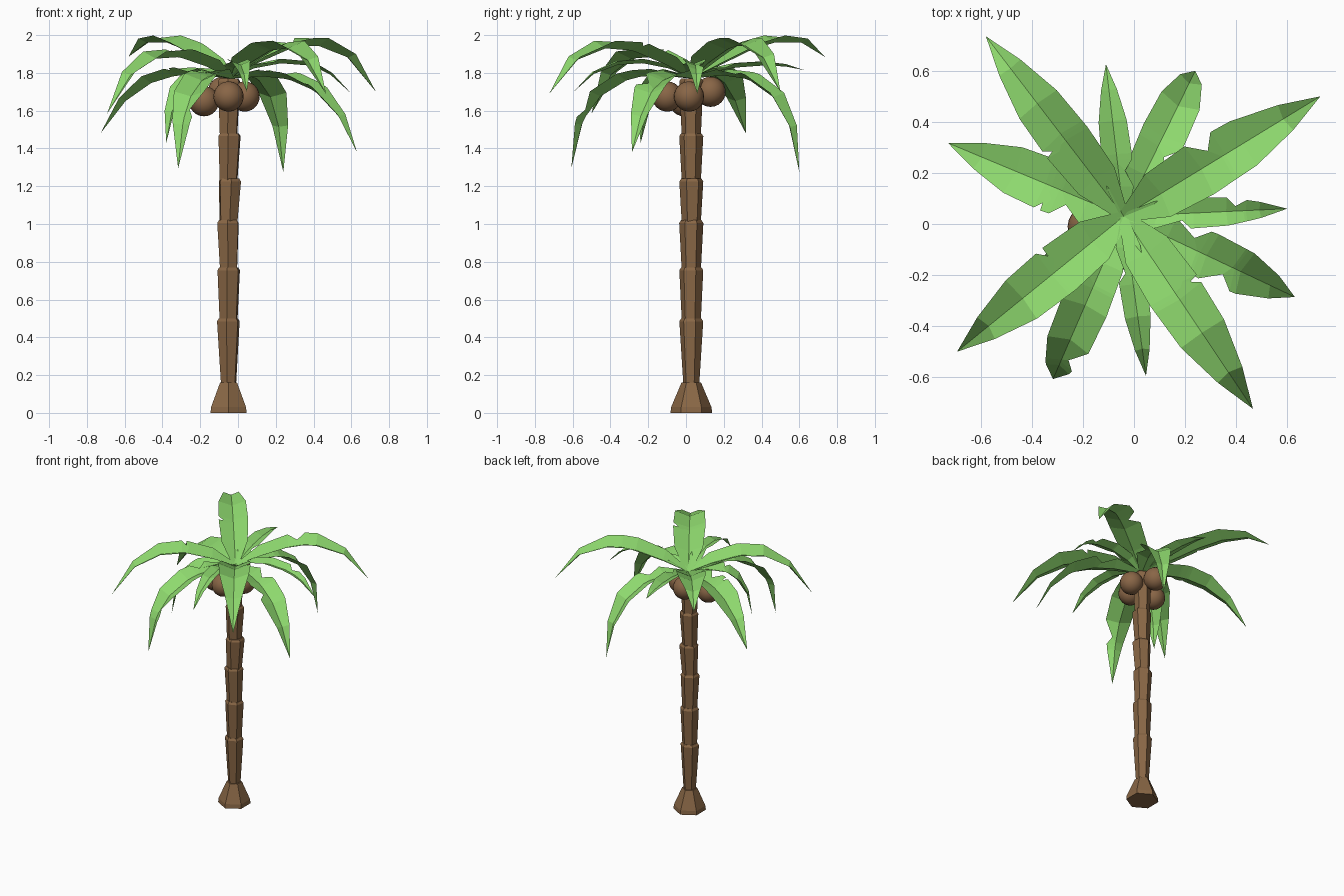
import bpy, bmesh, math, random
from mathutils import Vector

random.seed(4)
if "Cube" in bpy.data.objects:
    bpy.data.objects.remove(bpy.data.objects["Cube"])


def make_material(name, rgb):
    mat = bpy.data.materials.new(name)
    mat.use_nodes = True
    mat.diffuse_color = (*rgb, 1)
    mat.node_tree.nodes["Principled BSDF"].inputs["Base Color"].default_value = (*rgb, 1)
    return mat


BARK = make_material("bark brown", (0.25, 0.135, 0.06))
HUSK = make_material("coconut brown", (0.25, 0.132, 0.062))
LEAF = make_material("leaf green", (0.27, 0.69, 0.155))
TRUNK = Vector((-0.05, 0.028, 0))
CROWN = Vector((-0.04, 0.03, 1.77))


def finish(bm, name, mat):
    mesh = bpy.data.meshes.new(name)
    bm.to_mesh(mesh)
    bm.free()
    mesh.materials.append(mat)
    obj = bpy.data.objects.new(name, mesh)
    bpy.context.collection.objects.link(obj)
    return obj


def trunk_piece(name, rings, turn):
    """Closed six-sided stack of (height, radius, x shift) rings."""
    bm = bmesh.new()
    loops = []
    for z, r, shift in rings:
        loop = []
        for k in range(6):
            a = math.radians(90 + 60 * k) + turn
            loop.append(bm.verts.new((TRUNK.x + shift + r * math.cos(a),
                                      TRUNK.y + r * math.sin(a), z)))
        loops.append(loop)
    for low, high in zip(loops, loops[1:]):
        for k in range(6):
            j = (k + 1) % 6
            bm.faces.new((low[k], low[j], high[j], high[k]))
    bm.faces.new(loops[0][::-1])
    bm.faces.new(loops[-1])
    finish(bm, name, BARK)


# Flared foot and stacked trunk segments, each widening to a chamfered lip
trunk_piece("trunk_base", [(0, 0.11, 0), (0.03, 0.107, 0), (0.16, 0.052, 0)], 0)
joints = [0.15, 0.5, 0.77, 1.02, 1.24, 1.48, 1.77]
for i, (low, high) in enumerate(zip(joints, joints[1:])):
    foot = 0.042 if i == 0 else 0.051
    shift = random.uniform(-0.004, 0.008)
    trunk_piece(f"trunk_segment_{i + 1}",
                [(low - 0.01, foot, 0), (high - 0.015, 0.064, shift), (high, 0.054, shift)],
                random.uniform(-0.2, 0.2))

# Coconuts around the top of the trunk
nuts = {"front": (-0.05, -0.10, 1.675), "right": (-0.18, -0.01, 1.65),
        "left": (0.035, 0.016, 1.675), "back": (-0.08, 0.13, 1.70)}
for side, centre in nuts.items():
    bm = bmesh.new()
    bmesh.ops.create_uvsphere(bm, u_segments=20, v_segments=12, radius=0.08)
    bmesh.ops.translate(bm, verts=bm.verts, vec=centre)
    for face in bm.faces:
        face.smooth = True
    finish(bm, f"coconut_{side}", HUSK)


def leaf_width(t):
    """Half width along the frond: short stem, wide middle, pointed tip."""
    keys = [(0, 0.2), (0.2, 0.88), (0.4, 1), (0.6, 0.92), (0.8, 0.52), (1, 0)]
    for (a, wa), (b, wb) in zip(keys, keys[1:]):
        if t <= b:
            return wa + (wb - wa) * (t - a) / (b - a)
    return 0


def frond(name, tip, bend, width, notches):
    """Leaf with raised edges on an arched spine; bend holds two (reach, height) handles."""
    tip = Vector(tip)
    reach = Vector((tip.x - CROWN.x, tip.y - CROWN.y, 0))
    side = Vector((-reach.y, reach.x, 0)).normalized()
    (u1, z1), (u2, z2) = bend

    def spine(t):
        s = 1 - t
        u = 3 * s * s * t * u1 + 3 * s * t * t * u2 + t ** 3
        z = s ** 3 * CROWN.z + 3 * s * s * t * z1 + 3 * s * t * t * z2 + t ** 3 * tip.z
        return Vector((CROWN.x, CROWN.y, z)) + reach * u

    # Each notch adds a narrow station and a full one right after it
    stations = [(t, 0) for t in (0, 0.2, 0.4, 0.6, 0.8)]
    for t, which in notches:
        stations += [(t, which), (t + 0.015, 0)]
    stations.sort()
    bm = bmesh.new()
    rows = []
    for t, which in stations:
        p = spine(t)
        ahead = (spine(t + 0.02) - spine(t - 0.02)).normalized()
        up = ahead.cross(side)
        row = [bm.verts.new(p)]
        for sign in (1, -1):
            w = width * leaf_width(t) * (0.45 if which == sign else 1)
            sweep = -0.035 if which == sign else 0
            row.append(bm.verts.new(p + side * sign * w + up * 0.4 * w + ahead * sweep))
        rows.append(row)
    for a, b in zip(rows, rows[1:]):
        bm.faces.new((a[0], b[0], b[1], a[1]))
        bm.faces.new((a[2], b[2], b[0], a[0]))
    end = bm.verts.new(tip)
    c, l, r = rows[-1]
    bm.faces.new((c, end, l))
    bm.faces.new((r, end, c))
    finish(bm, name, LEAF)


# Long high fronds, arching above the crown
frond("high_frond_back_right", (-0.58, 0.735, 1.885), ((0.35, 1.87), (0.72, 2.09)), 0.10, [(0.42, 1)])
frond("high_frond_back_left", (0.73, 0.50, 1.70), ((0.3, 1.90), (0.7, 2.12)), 0.11, [(0.5, 1)])
frond("high_frond_front_left", (0.466, -0.724, 1.69), ((0.3, 1.89), (0.7, 2.10)), 0.11, [(0.42, 1)])
frond("high_frond_front_right", (-0.693, -0.50, 1.585), ((0.3, 1.87), (0.7, 2.04)), 0.105, [(0.42, -1)])

# Low fronds, level near the crown and then drooping
steep = ((0.5, 1.83), (0.92, 1.75))
frond("low_frond_right", (-0.728, 0.317, 1.48), ((0.35, 1.80), (0.68, 1.84)), 0.105, [(0.34, 1), (0.42, 1)])
frond("low_frond_back", (0.24, 0.60, 1.275), steep, 0.09, [(0.35, -1)])
frond("low_frond_left", (0.63, -0.286, 1.38), ((0.45, 1.81), (0.78, 1.76)), 0.095, [(0.35, 1), (0.55, -1)])
frond("low_frond_front", (-0.317, -0.607, 1.295), steep, 0.095, [(0.3, -1), (0.75, 1)])
frond("low_frond_inner", (-0.38, -0.24, 1.43), steep, 0.08, [(0.45, 1)])

# Short narrow fronds between them
short = ((0.3, 1.88), (0.75, 1.90))
frond("short_frond_back", (-0.11, 0.626, 1.815), ((0.3, 1.84), (0.75, 1.86)), 0.06, [(0.35, -1)])
frond("short_frond_left", (0.60, 0.06, 1.69), short, 0.06, [(0.4, -1), (0.7, 1)])
frond("short_frond_front", (0.047, -0.595, 1.70), short, 0.055, [(0.4, -1)])
